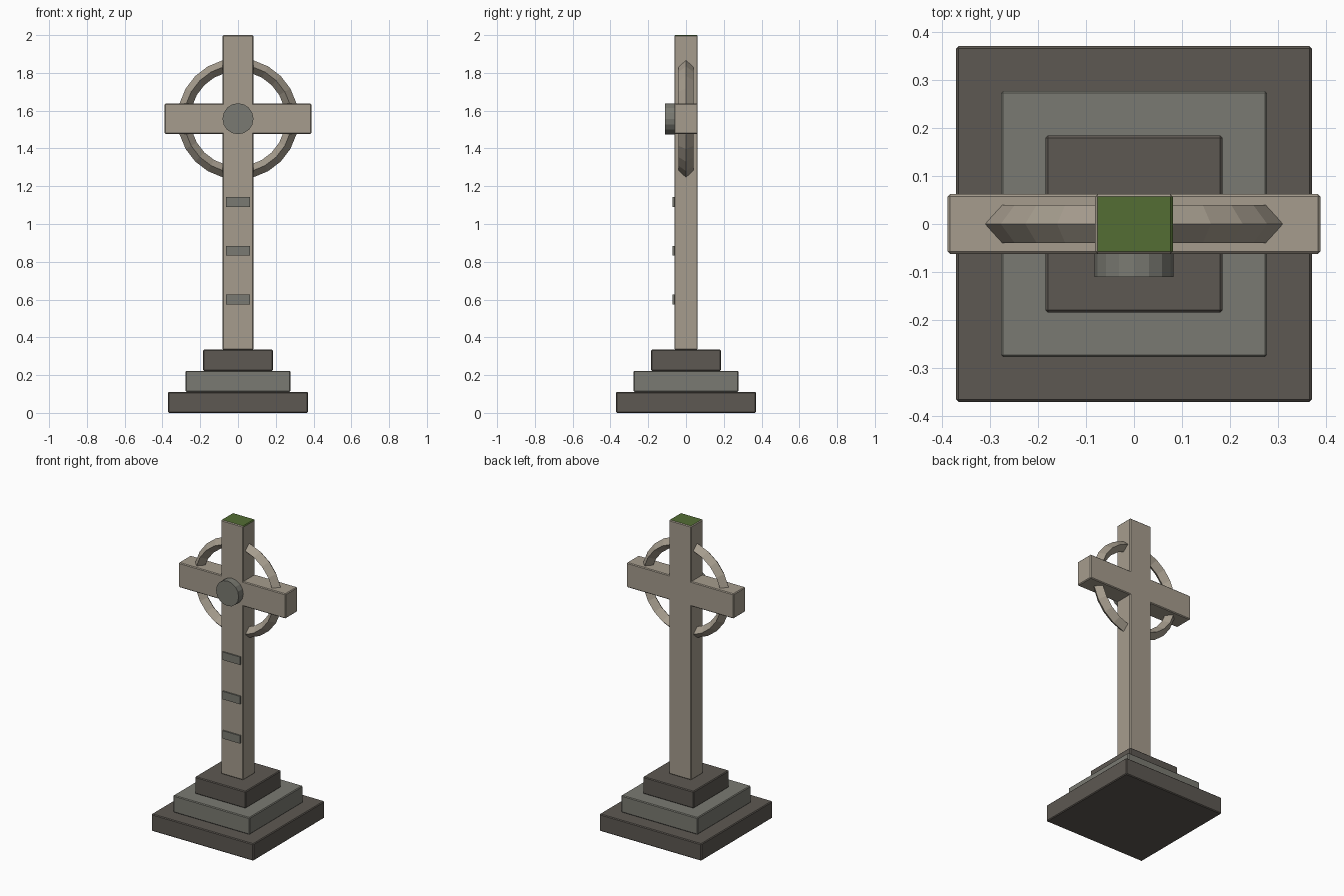
import bpy, math

if "Cube" in bpy.data.objects:
    bpy.data.objects.remove(bpy.data.objects["Cube"])


def material(name, rgb):
    m = bpy.data.materials.new(name)
    m.diffuse_color = (*rgb, 1)
    m.use_nodes = True
    m.node_tree.nodes["Principled BSDF"].inputs["Base Color"].default_value = m.diffuse_color
    return m


dark_stone = material("dark stone", (0.110, 0.098, 0.084))
mid_stone = material("mid grey stone", (0.195, 0.195, 0.168))
pale_stone = material("pale stone", (0.38, 0.335, 0.27))
moss = material("moss green", (0.087, 0.155, 0.034))


def finish(obj, name, mat):
    obj.name = name
    obj.data.materials.append(mat)
    return obj


def block(name, mat, half_x, y0, y1, z0, z1, bevel=0.005):
    """Box between the given limits, centred on x, with softened edges."""
    bpy.ops.mesh.primitive_cube_add(
        size=1, location=(0, (y0 + y1) / 2, (z0 + z1) / 2))
    obj = bpy.context.object
    obj.scale = (half_x * 2, y1 - y0, z1 - z0)
    bpy.ops.object.transform_apply(location=False, rotation=False, scale=True)
    if bevel:
        mod = obj.modifiers.new("soft edges", 'BEVEL')
        mod.width = bevel
        mod.segments = 1
    return finish(obj, name, mat)


# Three stepped plinth slabs
STEP = 0.1115
for i, (half, mat) in enumerate(
        [(0.37, dark_stone), (0.277, mid_stone), (0.184, dark_stone)]):
    block(f"plinth_step_{i + 1}", mat, half, -half, half, i * STEP, (i + 1) * STEP)

# Upright shaft with a mossy top, and the cross arm
CROSS_Z = 1.557
shaft = block("shaft", pale_stone, 0.081, -0.062, 0.062, 3 * STEP, 2.0)
shaft.data.materials.append(moss)
for face in shaft.data.polygons:
    if face.normal.z > 0.5:
        face.material_index = 1
block("cross_arm", pale_stone, 0.388, -0.062, 0.062, CROSS_Z - 0.081, CROSS_Z + 0.081)

# Ring with a diamond cross-section
bpy.ops.mesh.primitive_torus_add(
    major_segments=24, minor_segments=4, major_radius=0.286, minor_radius=0.034,
    location=(0, 0, CROSS_Z), rotation=(math.pi / 2, 0, 0))
ring = finish(bpy.context.object, "ring", pale_stone)
ring.scale.z = 0.04 / 0.034

# Round boss at the crossing
bpy.ops.mesh.primitive_cylinder_add(
    vertices=16, radius=0.082, depth=0.06,
    location=(0, -0.08, CROSS_Z), rotation=(math.pi / 2, 0, 0))
finish(bpy.context.object, "boss", mid_stone)

# Raised bands down the shaft front
for i, z in enumerate((0.60, 0.858, 1.116)):
    block(f"shaft_band_{i + 1}", mid_stone, 0.064, -0.071, -0.055,
          z - 0.026, z + 0.026, bevel=0)
